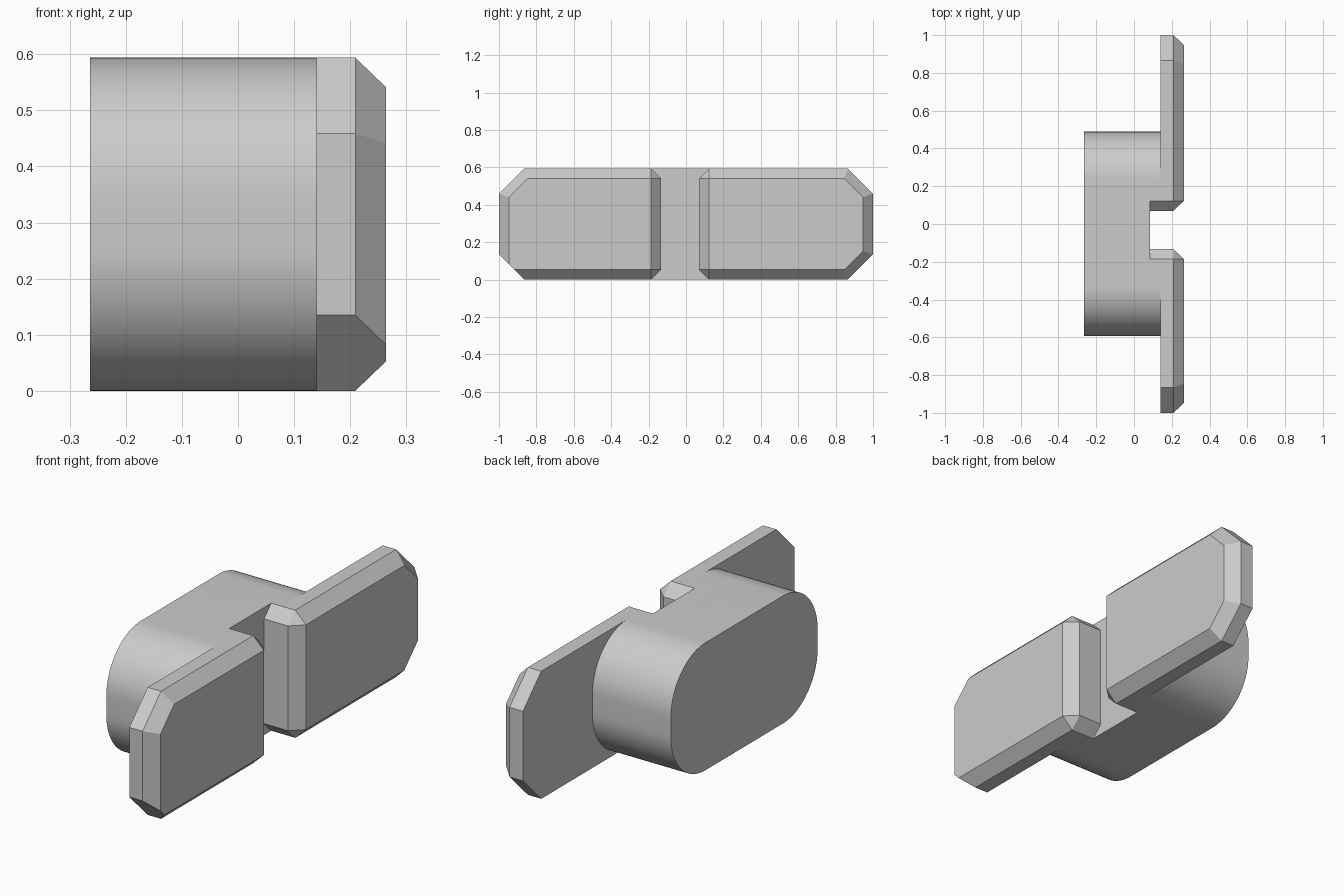
import bpy, bmesh
from math import sin, cos, pi

if "Cube" in bpy.data.objects:
    bpy.data.objects.remove(bpy.data.objects["Cube"], do_unlink=True)

grey = bpy.data.materials.new("light_grey")
grey.use_nodes = True
grey.diffuse_color = (0.6, 0.6, 0.6, 1)
grey.node_tree.nodes["Principled BSDF"].inputs["Base Color"].default_value = (0.6, 0.6, 0.6, 1)

H = 0.594                 # overall height
BEVEL = 0.053             # edge chamfer of the plates
BACK, FLOOR, JOIN, RIM, FACE = -0.264, 0.085, 0.14, 0.209, 0.264


def loft(name, sections):
    """Join matching (y, z) outlines placed at successive x positions."""
    bm = bmesh.new()
    rings = [[bm.verts.new((x, y, z)) for y, z in pts] for x, pts in sections]
    n = len(rings[0])
    for a, b in zip(rings, rings[1:]):
        for i in range(n):
            j = (i + 1) % n
            bm.faces.new((a[i], a[j], b[j], b[i]))
    bm.faces.new(rings[0])
    bm.faces.new(rings[-1])
    # merge corners that collapse on the inset outline
    bmesh.ops.remove_doubles(bm, verts=bm.verts, dist=0.0005)
    bmesh.ops.recalc_face_normals(bm, faces=bm.faces)
    mesh = bpy.data.meshes.new(name)
    bm.to_mesh(mesh)
    bm.free()
    mesh.materials.append(grey)
    obj = bpy.data.objects.new(name, mesh)
    bpy.context.collection.objects.link(obj)
    return obj


def rounded(y0, y1, z0, z1, r, steps=20):
    """Rounded rectangle outline."""
    pts = []
    centres = [(y1 - r, z1 - r), (y0 + r, z1 - r), (y0 + r, z0 + r), (y1 - r, z0 + r)]
    for q, (cy, cz) in enumerate(centres):
        for k in range(steps + 1):
            a = (q + k / steps) * pi / 2
            pts.append((cy + r * cos(a), cz + r * sin(a)))
    return pts


def plate(name, side, inner, full_cut):
    """Chamfered plate; full_cut leaves the lower outer corner cut straight through."""
    c, b = 0.135, BEVEL
    s = 0.1 if not full_cut else c - 2 * b
    outline = [(inner + b, 0), (1 - c, 0), (1, c), (1, H - c),
               (1 - c, H), (inner + b, H), (inner, H - b), (inner, b)]
    e, t = 1 - b, 0.1
    inset = [(inner + b, b), (e - s, b), (e, b + s), (e, H - b - t),
             (e - t, H - b), (inner + b, H - b), (inner + b, H - b), (inner + b, b)]
    flip = lambda pts: [(side * y, z) for y, z in pts]
    return loft(name, [(JOIN, flip(outline)), (RIM, flip(outline)), (FACE, flip(inset))])


# Rounded body
profile = rounded(-0.592, 0.489, 0, H, 0.255)
body = loft("body", [(BACK, profile), (JOIN, profile)])

# Notch between the plates, flared at top and bottom
lo, hi, m = -0.133, 0.07, 0.05
f = BEVEL + m
notch = [(lo, BEVEL), (lo - f, -m), (hi + f, -m), (hi, BEVEL),
         (hi, H - BEVEL), (hi + f, H + m), (lo - f, H + m), (lo, H - BEVEL)]
cutter = loft("notch_cutter", [(FLOOR, notch), (FACE, notch)])
cutter.hide_render = True
mod = body.modifiers.new("notch", "BOOLEAN")
mod.operation, mod.solver, mod.object = "DIFFERENCE", "EXACT", cutter
bpy.ops.object.select_all(action="DESELECT")
bpy.context.view_layer.objects.active = body
body.select_set(True)
bpy.ops.object.modifier_apply(modifier=mod.name)
bpy.data.objects.remove(cutter, do_unlink=True)
bpy.ops.object.shade_smooth_by_angle(angle=pi / 9)

# Plates on either side of the notch
plate("rear_plate", 1, hi, False)
plate("front_plate", -1, -lo, True)
